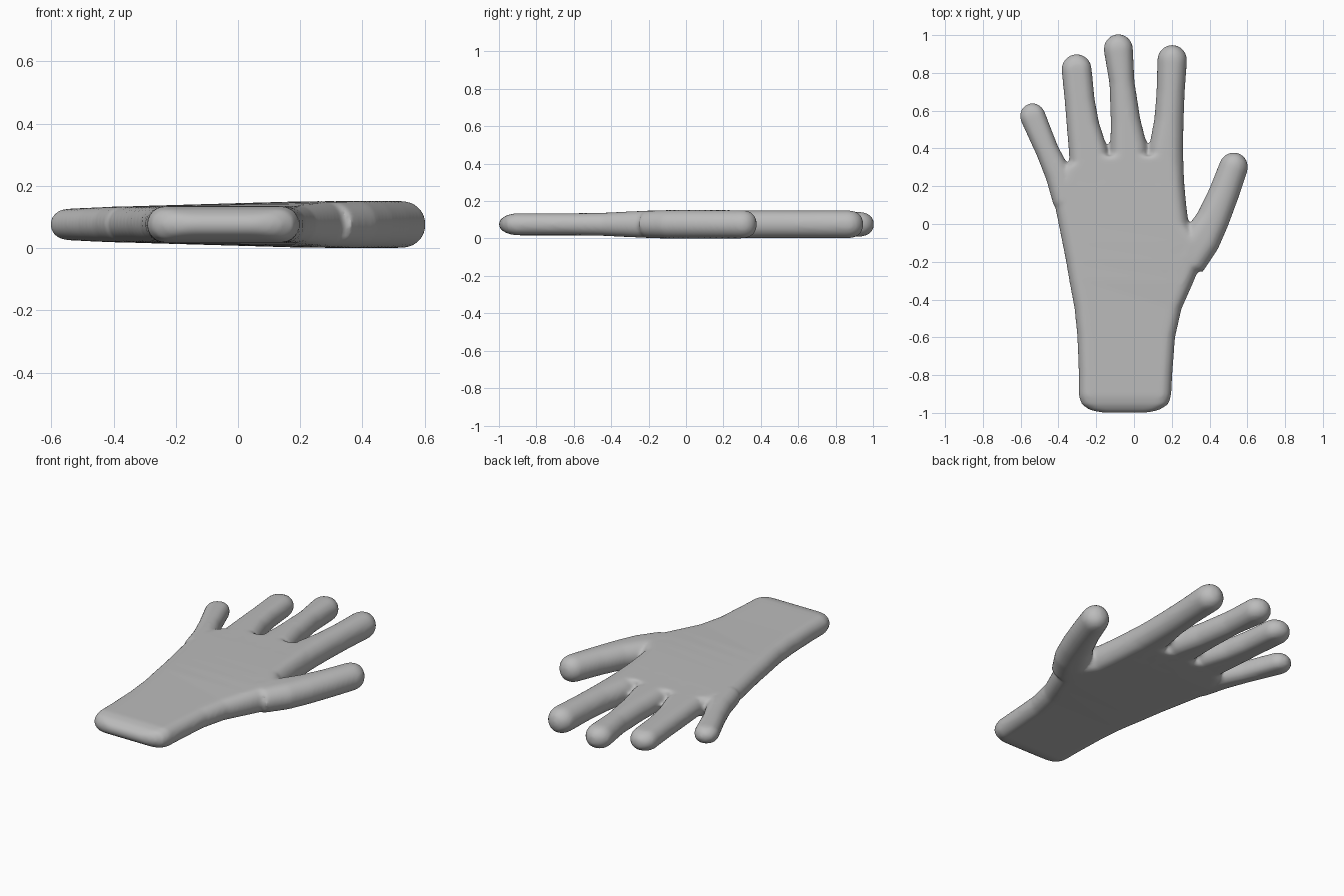
import bpy, bmesh, math
from mathutils import Vector

cube = bpy.data.objects.get("Cube")
if cube:
    bpy.data.objects.remove(cube)

MID_Z = 0.076
SIDES = 32


def ramp(v, a, b):
    return max(0.0, min(1.0, (v - a) / (b - a)))


def half_thickness(x, y):
    # thin at the wrist and little finger, thicker towards the thumb
    across = 0.058 + 0.018 * ramp(x, -0.35, 0.25) - 0.010 * ramp(-x, 0.4, 0.6)
    return 0.059 + (across - 0.059) * ramp(y, -0.5, -0.15)


def section(bm, centre, side, half, squash):
    # flat slab section with round edges
    verts = []
    edge = min(half, half_thickness(centre.x, centre.y))
    for i in range(SIDES):
        a = math.tau * (i + 0.5) / SIDES
        u = math.copysign(half - edge, math.cos(a)) + edge * math.cos(a)
        p = centre + side * u
        z = half_thickness(p.x, p.y) * squash * math.sin(a)
        verts.append(bm.verts.new((p.x, p.y, MID_Z + z)))
    return verts


def loft(bm, rings):
    for a, b in zip(rings, rings[1:]):
        for i in range(SIDES):
            j = (i + 1) % SIDES
            bm.faces.new((a[i], a[j], b[j], b[i]))
    bm.faces.new(rings[0][::-1])
    bm.faces.new(rings[-1])


def finger(bm, stations):
    # stations are x, y, half width; the last one gets a round tip
    pts = [Vector(s[:2]) for s in stations]
    rings = []
    for i, (p, s) in enumerate(zip(pts, stations)):
        along = (pts[min(i + 1, len(pts) - 1)] - pts[max(i - 1, 0)]).normalized()
        side = Vector((along.y, -along.x))
        rings.append(section(bm, p, side, s[2], 1))
    for k in range(1, 8):
        a = k * math.pi / 2 / 7.3
        rings.append(section(bm, p + along * s[2] * math.sin(a), side,
                             s[2] * math.cos(a), math.cos(a) ** 0.8))
    loft(bm, rings)


def palm(bm, stations):
    # stations are y, left edge, right edge, thickness factor
    loft(bm, [section(bm, Vector(((l + r) / 2, y)), Vector((1, 0)), (r - l) / 2, t)
              for y, l, r, t in stations])


bm = bmesh.new()
# wrist and palm
palm(bm, [(-1.0, -0.17, 0.07, 0.25), (-0.985, -0.235, 0.135, 0.55),
          (-0.955, -0.278, 0.182, 0.85), (-0.91, -0.293, 0.197, 1),
          (-0.8, -0.293, 0.203, 1), (-0.6, -0.3, 0.218, 1),
          (-0.45, -0.315, 0.252, 1), (-0.3, -0.343, 0.318, 1),
          (-0.2, -0.36, 0.36, 1), (-0.1, -0.38, 0.36, 1), (0, -0.4, 0.29, 1),
          (0.1, -0.42, 0.277, 1), (0.2, -0.43, 0.268, 1),
          (0.3, -0.38, 0.262, 1), (0.36, -0.3, 0.25, 1)])
# thumb
finger(bm, [(0.28, -0.2, 0.1), (0.36, -0.08, 0.1), (0.42, 0.03, 0.088),
            (0.475, 0.16, 0.081), (0.527, 0.302, 0.077)])
# index finger
finger(bm, [(0.165, 0.22, 0.1), (0.17, 0.4, 0.091), (0.185, 0.55, 0.078),
            (0.194, 0.7, 0.075), (0.202, 0.869, 0.079)])
# middle finger
finger(bm, [(-0.027, 0.22, 0.1), (-0.027, 0.4, 0.099), (-0.045, 0.55, 0.079),
            (-0.064, 0.75, 0.067), (-0.083, 0.927, 0.078)])
# ring finger
finger(bm, [(-0.235, 0.22, 0.1), (-0.241, 0.38, 0.104), (-0.27, 0.52, 0.087),
            (-0.287, 0.65, 0.08), (-0.304, 0.82, 0.08)])
# little finger
finger(bm, [(-0.36, 0.12, 0.07), (-0.4, 0.26, 0.07), (-0.46, 0.39, 0.062),
            (-0.537, 0.572, 0.068)])

bmesh.ops.recalc_face_normals(bm, faces=bm.faces)
mesh = bpy.data.meshes.new("hand")
bm.to_mesh(mesh)
bm.free()
hand = bpy.data.objects.new("hand", mesh)
bpy.context.collection.objects.link(hand)

# fuse the parts into one soft skin
fuse = hand.modifiers.new("fuse", 'REMESH')
fuse.mode = 'VOXEL'
fuse.voxel_size = 0.011
fuse.use_smooth_shade = True
soften = hand.modifiers.new("soften", 'SMOOTH')
soften.factor = 0.5
soften.iterations = 8

grey = bpy.data.materials.new("plain grey")
grey.use_nodes = True
colour = (0.5, 0.5, 0.5, 1)
grey.diffuse_color = colour
grey.node_tree.nodes["Principled BSDF"].inputs["Base Color"].default_value = colour
mesh.materials.append(grey)
for poly in mesh.polygons:
    poly.use_smooth = True
